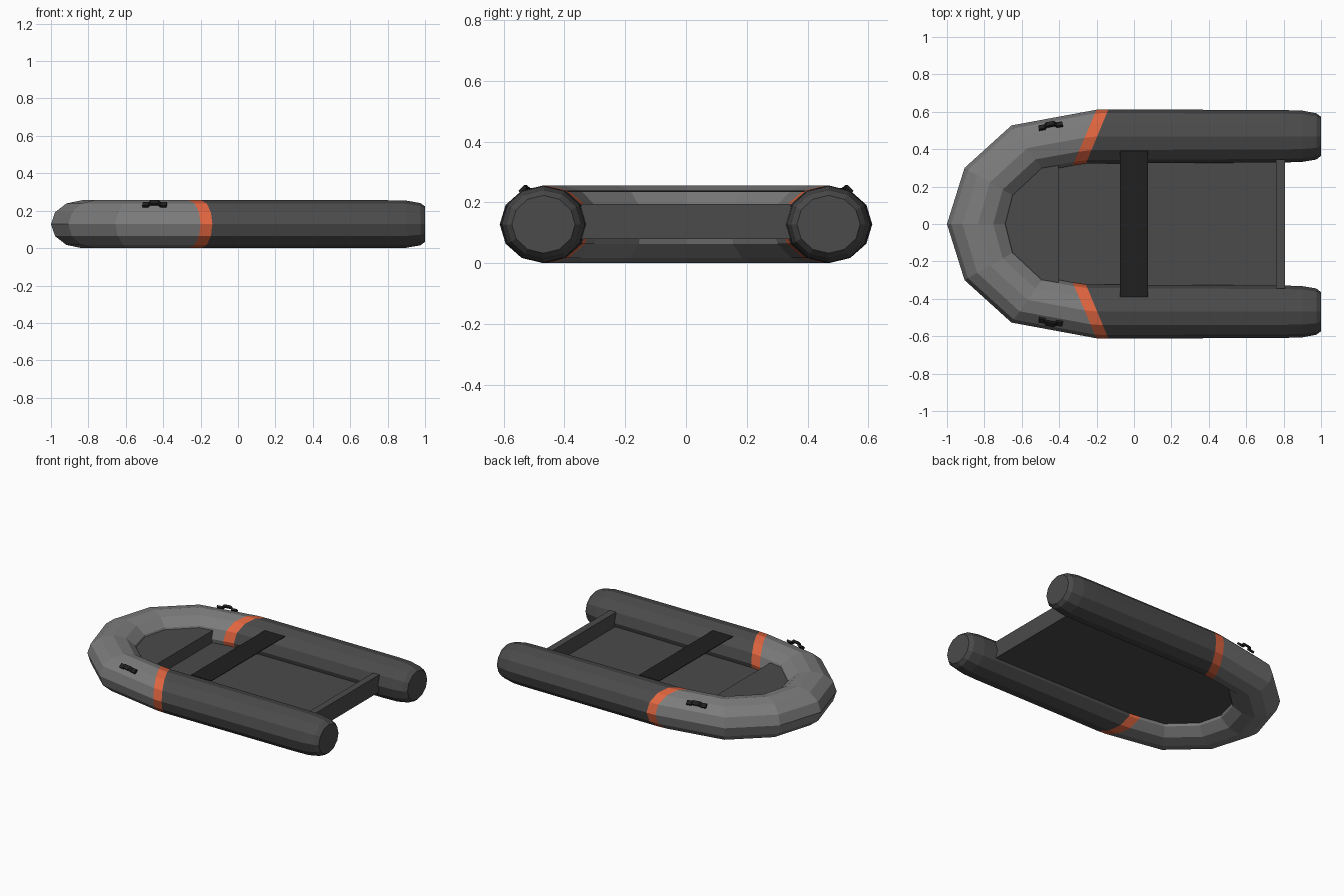
import bpy, bmesh, math
from mathutils import Vector

if "Cube" in bpy.data.objects:
    bpy.data.objects.remove(bpy.data.objects["Cube"])


def material(name, rgb):
    m = bpy.data.materials.new(name)
    m.diffuse_color = (*rgb, 1)
    m.use_nodes = True
    m.node_tree.nodes["Principled BSDF"].inputs["Base Color"].default_value = m.diffuse_color
    return m


DARK = material("dark grey", (0.07, 0.07, 0.07))
LIGHT = material("light grey", (0.2, 0.2, 0.2))
ORANGE = material("orange", (0.75, 0.13, 0.05))
BLACK = material("black", (0.014, 0.014, 0.014))


def finish(bm, name, *mats):
    bmesh.ops.recalc_face_normals(bm, faces=bm.faces)
    me = bpy.data.meshes.new(name)
    bm.to_mesh(me)
    bm.free()
    for m in mats:
        me.materials.append(m)
    ob = bpy.data.objects.new(name, me)
    bpy.context.collection.objects.link(ob)
    return ob


def box(name, lo, hi, mat):
    bm = bmesh.new()
    bmesh.ops.create_cube(bm, size=1)
    for v in bm.verts:
        v.co = [(a + b) / 2 + c * (b - a) for a, b, c in zip(lo, hi, v.co)]
    return finish(bm, name, mat)


def slab(name, outline, z0, z1, mat):
    bm = bmesh.new()
    bot = [bm.verts.new((x, y, z0)) for x, y in outline]
    top = [bm.verts.new((x, y, z1)) for x, y in outline]
    bm.faces.new(bot)
    bm.faces.new(top)
    n = len(outline)
    for i in range(n):
        bm.faces.new((bot[i], bot[(i + 1) % n], top[(i + 1) % n], top[i]))
    return finish(bm, name, mat)


# Inflated tube: mitred 12-sided rings (outer x, outer y, inner x, inner y, half height)
SIDES, ZC = 12, 0.128
half = [
    (1.0, 0.573, 1.0, 0.365, 0.095),
    (0.975, 0.592, 0.975, 0.345, 0.113),
    (0.90, 0.606, 0.90, 0.332, 0.126),
    (0.80, 0.609, 0.80, 0.329, 0.128),
    (-0.137, 0.613, -0.257, 0.323, 0.128),
    (-0.20, 0.611, -0.328, 0.312, 0.128),
    (-0.655, 0.527, -0.484, 0.285, 0.128),
    (-0.906, 0.30, -0.634, 0.145, 0.128),
]
bow = [(-1.0, 0, -0.67, 0, 0.128)]
path = half + bow + [(a, -b, c, -d, h) for a, b, c, d, h in reversed(half)]

bm = bmesh.new()
rings = []
for ox, oy, ix, iy, h in path:
    ring = []
    for k in range(SIDES):
        a = 2 * math.pi * k / SIDES
        t = (1 + math.cos(a)) / 2
        ring.append(bm.verts.new((ix + (ox - ix) * t, iy + (oy - iy) * t, ZC + h * math.sin(a))))
    rings.append(ring)
last = len(rings) - 2
for i in range(last + 1):
    j = min(i, last - i)                      # segment index counted from the stern
    for k in range(SIDES):
        l = (k + 1) % SIDES
        f = bm.faces.new((rings[i][k], rings[i][l], rings[i + 1][l], rings[i + 1][k]))
        f.material_index = 0 if j < 4 else 1 if j == 4 else 2
bm.faces.new(rings[0])
bm.faces.new(rings[-1])
finish(bm, "inflated_tube", DARK, ORANGE, LIGHT)

# Floor and raised bow deck, tucked slightly into the tube
curve = [(-0.335, 0.335), (-0.495, 0.305), (-0.65, 0.155), (-0.69, 0)]
curve += [(x, -y) for x, y in reversed(curve[:-1])]
slab("floor", [(0.80, 0.345)] + curve + [(0.80, -0.345)], 0.08, 0.10, DARK)
slab("bow_deck", [(-0.405, 0.328)] + curve[1:-1] + [(-0.405, -0.328)], 0.09, 0.18, DARK)

# Transom board and thin bench seat
box("transom", (0.76, -0.345, 0.08), (0.806, 0.345, 0.195), DARK)
box("seat", (-0.075, -0.39, 0.235), (0.075, 0.39, 0.239), BLACK)

# Carry handles: a bent strap on each bow shoulder
profile = [(-0.065, 0.004), (-0.032, 0.004), (-0.022, 0.018), (0.022, 0.018), (0.032, 0.004), (0.065, 0.004)]
for side, label in ((1, "left"), (-1, "right")):
    along = Vector((1, 0.17 * side, 0)).normalized()
    normal = Vector((-0.12, 0.68 * side, 0.72)).normalized()
    across = along.cross(normal).normalized()
    centre = Vector((-0.445, 0.52 * side, 0.229))
    bm = bmesh.new()
    secs = []
    for t, h in profile:
        p = centre + along * t + normal * h
        secs.append([bm.verts.new(p + across * a + normal * n)
                     for a, n in ((-0.014, -0.006), (0.014, -0.006), (0.014, 0.008), (-0.014, 0.008))])
    for s, e in zip(secs, secs[1:]):
        for k in range(4):
            bm.faces.new((s[k], s[(k + 1) % 4], e[(k + 1) % 4], e[k]))
    bm.faces.new(secs[0])
    bm.faces.new(secs[-1])
    finish(bm, label + "_handle", BLACK)
